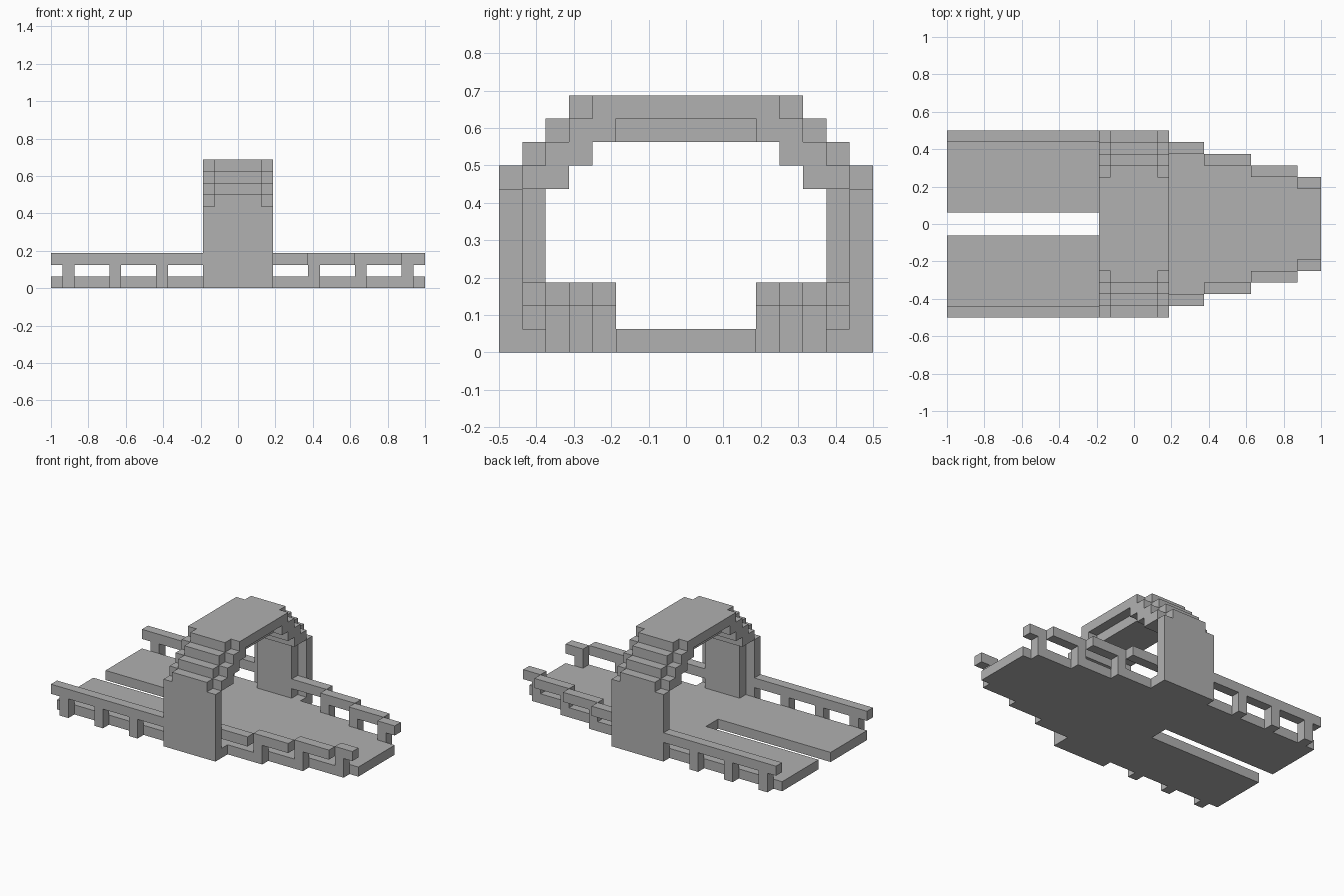
import bpy, bmesh
from mathutils import Vector

U = 1 / 16  # one block

cube = bpy.data.objects.get("Cube")
if cube:
    bpy.data.objects.remove(cube, do_unlink=True)

grey = bpy.data.materials.new("plain grey")
grey.use_nodes = True
grey.diffuse_color = (0.44, 0.44, 0.44, 1)
grey.node_tree.nodes["Principled BSDF"].inputs["Base Color"].default_value = grey.diffuse_color


def add_box(bm, x, y, z):
    """Box from (min, max) block ranges on each axis."""
    lo = Vector((x[0], y[0], z[0])) * U
    hi = Vector((x[1], y[1], z[1])) * U
    verts = bmesh.ops.create_cube(bm, size=1)["verts"]
    for v in verts:
        v.co = (lo + hi) / 2 + v.co * (hi - lo)


def build(name, boxes, mirror=True):
    """One object from boxes, repeated on the other side of y = 0."""
    bm = bmesh.new()
    for x, y, z in boxes:
        if mirror and y[0] == 0:
            y = (-y[1], y[1])
        add_box(bm, x, y, z)
        if mirror and y[0] > 0:
            add_box(bm, x, (-y[1], -y[0]), z)
    mesh = bpy.data.meshes.new(name)
    bm.to_mesh(mesh)
    bm.free()
    mesh.materials.append(grey)
    obj = bpy.data.objects.new(name, mesh)
    bpy.context.collection.objects.link(obj)
    return obj


# Tapering half: x start, x end, half width of the deck
steps = [(3, 6, 6), (6, 10, 5), (10, 14, 4), (14, 16, 3)]
floor = (0, 1)
rail = (2, 3)
post = (0, 2)

# Decks
build("split_deck", [((-16, -3), (1, 7), floor)])
build("middle_deck", [((-3, 3), (0, 7), floor)])
build("tapered_deck", [((a, b), (0, w), floor) for a, b, w in steps])

# Straight railing beside the split deck
build("straight_rails", [((-16, -3), (7, 8), rail)])
build("straight_rail_posts", [((x, x + 1), (7, 8), post) for x in (-15, -11, -7)])

# Stepped railing beside the tapered deck, the first piece reaching the arch
build("stepped_rails", [((2 if a == 3 else a, b), (w, w + 1), rail) for a, b, w in steps])
build("stepped_rail_posts", [((a, a + 1), (w, w + 1), post) for a, b, w in steps[1:]])

# Arch: thick middle band with a slimmer rim at each end
# rows: bottom, top, inner half width, outer half width
band = [(0, 7, 6, 8), (7, 8, 5, 8), (8, 9, 4, 7), (9, 10, 0, 6), (10, 11, 0, 5)]
rim = [(0, 7, 7, 8), (7, 8, 5, 7), (8, 9, 4, 6), (9, 10, 3, 5), (10, 11, 0, 4)]
build("arch_band", [((-2, 2), (i, o), (b, t)) for b, t, i, o in band])
for name, x in (("arch_left_rim", (2, 3)), ("arch_right_rim", (-3, -2))):
    build(name, [(x, (i, o), (b, t)) for b, t, i, o in rim])
